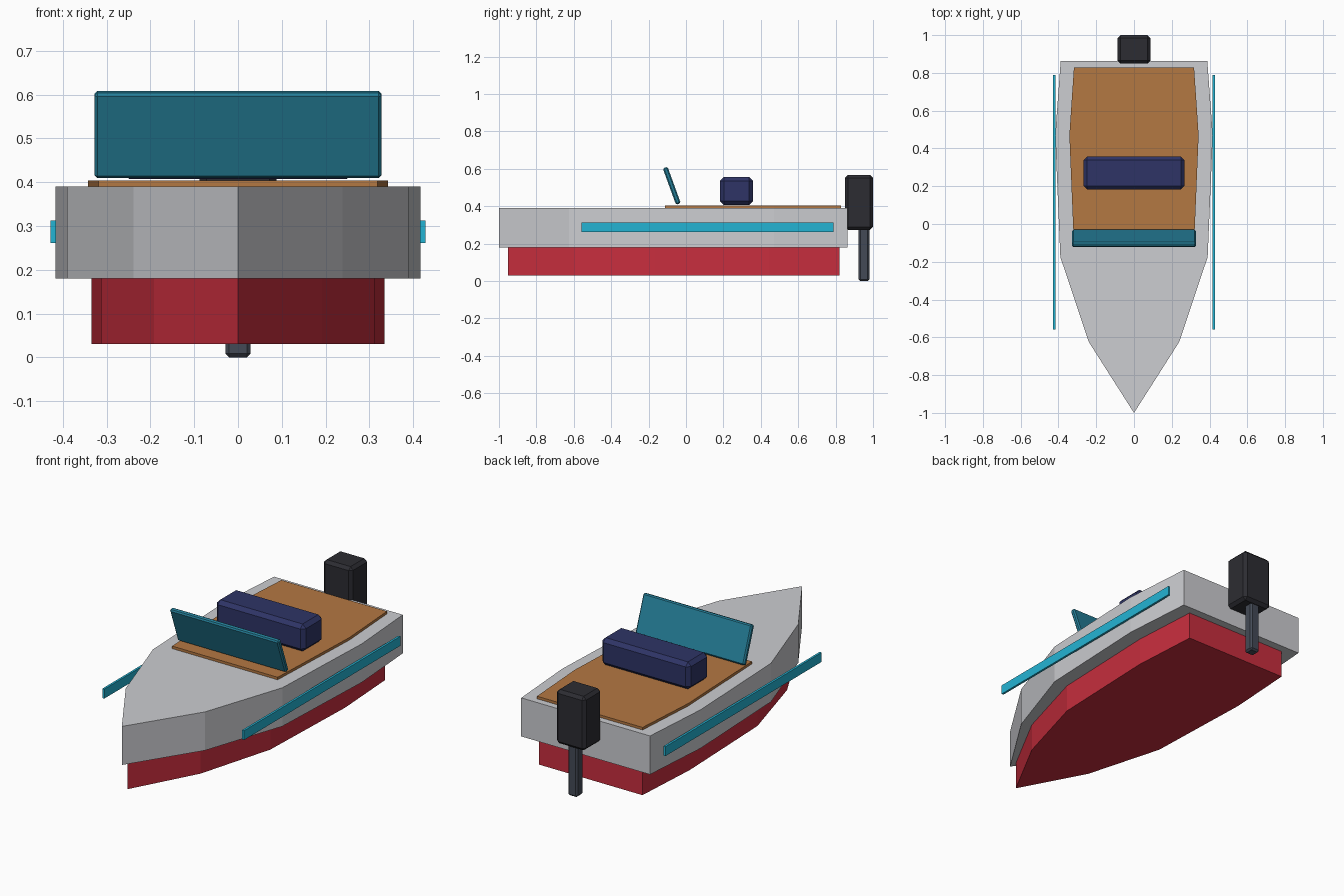
import bpy, bmesh, math

if "Cube" in bpy.data.objects:
    bpy.data.objects.remove(bpy.data.objects["Cube"])


def material(name, rgb):
    m = bpy.data.materials.new(name)
    lin = [(c / 255 / 12.92 if c < 11 else ((c / 255 + 0.055) / 1.055) ** 2.4) for c in rgb]
    m.diffuse_color = (*lin, 1)
    m.use_nodes = True
    m.node_tree.nodes["Principled BSDF"].inputs["Base Color"].default_value = m.diffuse_color
    return m


GREY = material("light grey", (204, 205, 209))
RED = material("red", (200, 46, 62))
WOOD = material("wood brown", (180, 120, 66))
TEAL = material("dark teal", (36, 126, 152))
CYAN = material("cyan", (36, 180, 212))
NAVY = material("navy", (46, 52, 102))
BLACK = material("near black", (44, 44, 50))
STEEL = material("steel grey", (68, 74, 86))


def finish(name, bm, mat):
    bmesh.ops.recalc_face_normals(bm, faces=bm.faces)
    me = bpy.data.meshes.new(name)
    bm.to_mesh(me)
    bm.free()
    me.materials.append(mat)
    ob = bpy.data.objects.new(name, me)
    bpy.context.collection.objects.link(ob)
    return ob


def prism(name, half, z0, z1, mat):
    """Extrude a half outline (x, y), mirrored over x = 0."""
    outline = half + [(-x, y) for x, y in reversed(half) if x > 0]
    bm = bmesh.new()
    face = bm.faces.new([bm.verts.new((x, y, z0)) for x, y in outline])
    ext = bmesh.ops.extrude_face_region(bm, geom=[face])["geom"]
    top = [v for v in ext if isinstance(v, bmesh.types.BMVert)]
    bmesh.ops.translate(bm, verts=top, vec=(0, 0, z1 - z0))
    return finish(name, bm, mat)


def box(name, centre, size, mat, bevel=0.0, tilt=0.0):
    bm = bmesh.new()
    bmesh.ops.create_cube(bm, size=1)
    bmesh.ops.scale(bm, verts=bm.verts, vec=size)
    if bevel:
        bmesh.ops.bevel(bm, geom=bm.edges[:], offset=bevel, segments=1,
                        affect='EDGES', clamp_overlap=True)
    ob = finish(name, bm, mat)
    ob.location = centre
    ob.rotation_euler.x = math.radians(tilt)
    return ob


# Hull: wide grey upper part and narrower red lower part
hull = [(0, -1.0), (0.239, -0.625), (0.39, -0.175), (0.417, 0.47), (0.388, 0.864)]
prism("upper_hull", hull, 0.18, 0.39, GREY)
prism("lower_hull", [(x * 0.802, -0.953 + (y + 1) * 0.951) for x, y in hull], 0.03, 0.18, RED)

# Cockpit deck
prism("deck", [(0.318, -0.113), (0.342, 0.47), (0.318, 0.828)], 0.385, 0.404, WOOD)

# Windscreen leaning towards the bow, and bench seat
box("windscreen", (0, -0.076, 0.509), (0.656, 0.027, 0.207), TEAL, 0.007, 20)
box("seat", (0, 0.27, 0.481), (0.536, 0.176, 0.148), NAVY, 0.02)

# Outboard motor
box("motor_cowl", (0, 0.925, 0.42), (0.176, 0.15, 0.294), BLACK, 0.016)
box("motor_leg", (0, 0.952, 0.145), (0.058, 0.057, 0.29), STEEL, 0.009)

# Side rails
for side, label in ((-1, "left"), (1, "right")):
    box(label + "_rail", (side * 0.4215, 0.115, 0.287), (0.012, 1.345, 0.051), CYAN)
